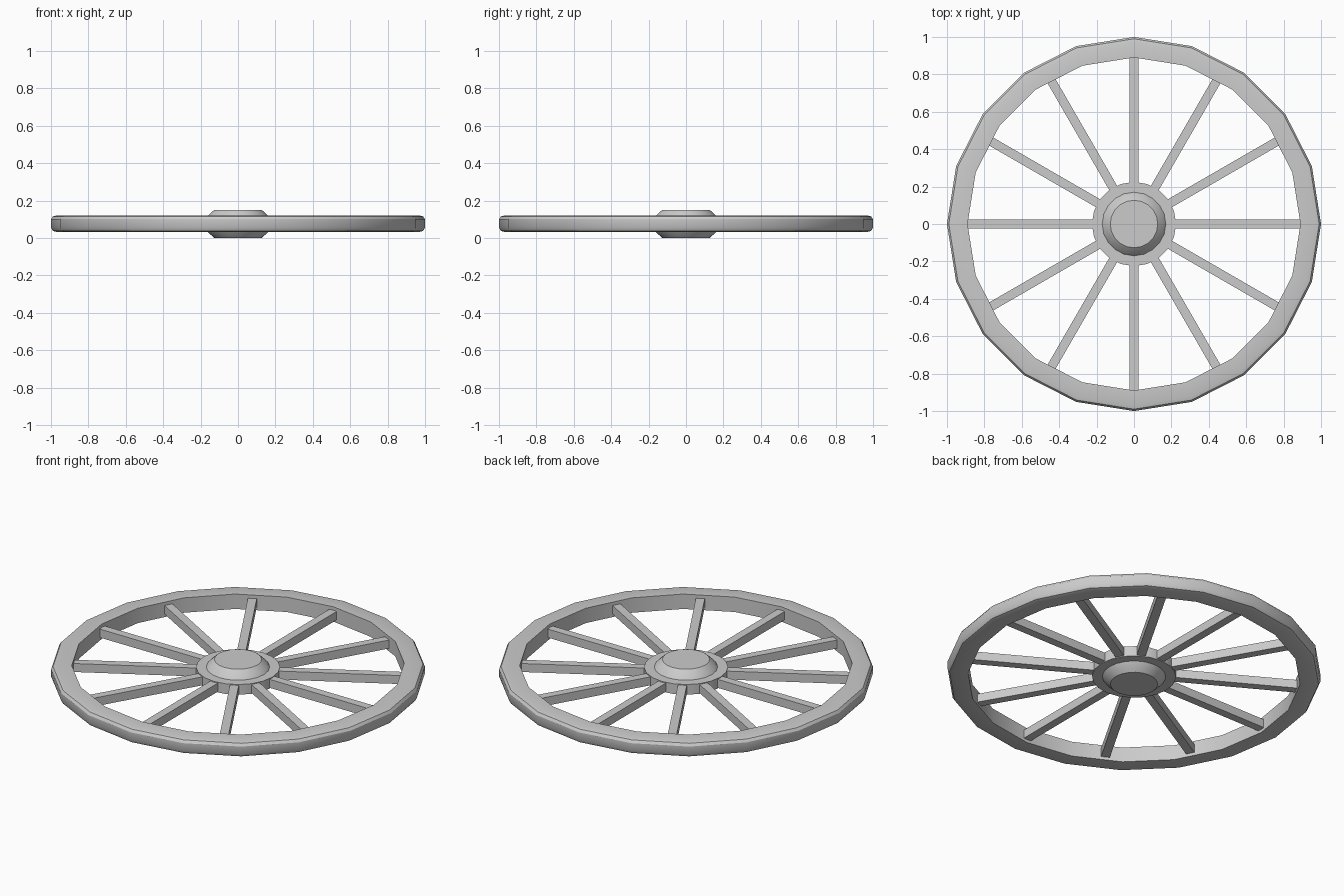
import bpy, bmesh, math

if "Cube" in bpy.data.objects:
    bpy.data.objects.remove(bpy.data.objects["Cube"])

SIDES = 20
MID = 0.075


def lathe(name, profile, closed):
    """Spin an (r, z) profile around z; open profiles get flat caps."""
    bm = bmesh.new()
    rings = []
    for r, z in profile:
        rings.append([bm.verts.new((r * math.cos(a), r * math.sin(a), z))
                      for a in (2 * math.pi * i / SIDES for i in range(SIDES))])
    count = len(rings) if closed else len(rings) - 1
    for k in range(count):
        lo, hi = rings[k], rings[(k + 1) % len(rings)]
        for i in range(SIDES):
            j = (i + 1) % SIDES
            bm.faces.new((lo[i], lo[j], hi[j], hi[i]))
    if not closed:
        bm.faces.new(rings[0][::-1])
        bm.faces.new(rings[-1])
    bmesh.ops.recalc_face_normals(bm, faces=bm.faces)
    return finish(name, bm)


def finish(name, bm):
    mesh = bpy.data.meshes.new(name)
    bm.to_mesh(mesh)
    bm.free()
    obj = bpy.data.objects.new(name, mesh)
    bpy.context.collection.objects.link(obj)
    return obj


def smooth(obj):
    bpy.ops.object.select_all(action='DESELECT')
    obj.select_set(True)
    bpy.context.view_layer.objects.active = obj
    bpy.ops.object.shade_smooth_by_angle(angle=math.radians(32))


# Rim with rounded outer corners
rim = lathe("rim", [(0.89, 0.032), (0.97, 0.032), (0.99, 0.038), (1.0, 0.055),
                    (1.0, 0.1), (0.99, 0.115), (0.97, 0.12), (0.89, 0.12)], True)
smooth(rim)

# Hub: wide flange with a tapered cap on each side
hub = lathe("hub", [(0.127, 0.0), (0.158, 0.028), (0.17, 0.045), (0.225, 0.045),
                    (0.225, 0.105), (0.17, 0.105), (0.158, 0.122), (0.127, 0.15)], False)
smooth(hub)

# Twelve square spokes, let into hub and rim
for n in range(12):
    bm = bmesh.new()
    bmesh.ops.create_cube(bm, size=1)
    bmesh.ops.scale(bm, vec=(0.70, 0.048, 0.05), verts=bm.verts)
    bmesh.ops.translate(bm, vec=(0.55, 0, 0), verts=bm.verts)
    spoke = finish(f"spoke_{n + 1}", bm)
    spoke.location.z = MID
    spoke.rotation_euler.z = n * math.pi / 6
